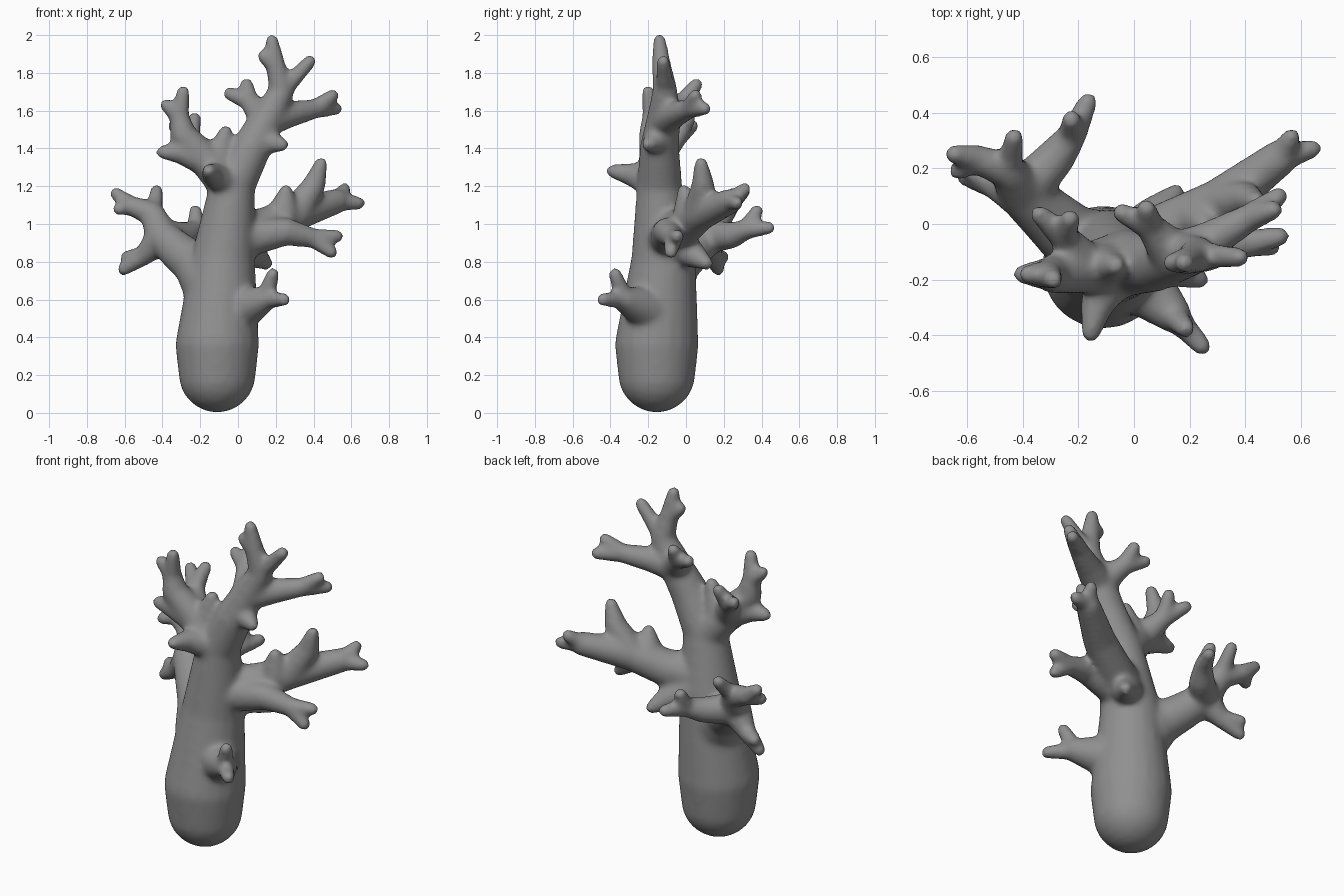
import bpy
import bmesh
from mathutils import Vector

old = bpy.data.objects.get("Cube")
if old:
    bpy.data.objects.remove(old)

grey = bpy.data.materials.new("coral grey")
grey.use_nodes = True
shade = 0.28
colour = (shade, shade, shade, 1)
grey.diffuse_color = colour
grey.node_tree.nodes["Principled BSDF"].inputs["Base Color"].default_value = colour

# Branch thicknesses, thinnest first
TIP, TWIG, ARM, BOUGH, LIMB, TRUNK = .036, .052, .067, .09, .12, .222

# Unit sphere directions used for every rounded joint
ball = bmesh.new()
bmesh.ops.create_icosphere(ball, subdivisions=3, radius=1)
directions = [vert.co.copy() for vert in ball.verts]
ball.free()

coral = bmesh.new()


def segment(start, end, start_radius, end_radius):
    """One rounded cone: the hull around two spheres."""
    points = [coral.verts.new(centre + direction * radius)
              for centre, radius in ((start, start_radius), (end, end_radius))
              for direction in directions]
    hull = bmesh.ops.convex_hull(coral, input=points)
    spare = {item for item in hull["geom_interior"] + hull["geom_unused"]
             if isinstance(item, bmesh.types.BMVert)}
    bmesh.ops.delete(coral, geom=list(spare), context='VERTS')


def limb(thick, thin, *joints):
    """Evenly tapering chain through the joints; returns its far end."""
    joints = [Vector(joint) for joint in joints]
    step = (thin - thick) / (len(joints) - 1)
    for index, (start, end) in enumerate(zip(joints, joints[1:])):
        radius = thick + step * index
        segment(start, end, radius, radius + step)
    return joints[-1]


def prongs(base, *tips):
    """Short fingers spreading from one joint."""
    for tip in tips:
        limb(TWIG, TIP, base, tip)


# Trunk
waist = limb(TRUNK * .92, TRUNK, (-.11, -.155, .205), (-.11, -.155, .36))
chest = Vector((-.08, -.12, .8))
neck = limb(TRUNK, LIMB, waist, chest, (-.03, -.14, 1.2))
heart = chest.lerp(neck, .35)

# Tall crown branch with its top prongs
crook = limb(LIMB, BOUGH, neck, (.07, -.14, 1.4), (.15, -.12, 1.55))
crown = limb(BOUGH, ARM, crook, (.23, -.11, 1.7))
prongs(crown, (.38, -.12, 1.86))
knuckle = limb(ARM, TWIG, crown, (.2, -.13, 1.84))
prongs(knuckle, (.18, -.14, 1.97), (.135, -.14, 1.89))

# Crown side prongs
side = limb(BOUGH, TWIG, crook, (.27, -.06, 1.58), (.41, .02, 1.61))
prongs(side, (.5, .05, 1.68), (.52, .1, 1.61))
inner = limb(BOUGH, TWIG, crook, (.06, -.01, 1.65))
prongs(inner, (.045, .055, 1.74), (-.045, .04, 1.69))
limb(BOUGH, TIP, (.1, -.13, 1.45), (.235, -.2, 1.42))

# Upper branch on the right side
shoulder = limb(LIMB, BOUGH, neck, (-.17, -.16, 1.34))
elbow = limb(BOUGH, TWIG, shoulder, (-.29, -.18, 1.47), (-.31, -.18, 1.57))
prongs(elbow, (-.29, -.2, 1.7), (-.38, -.18, 1.63))
limb(BOUGH, TIP, shoulder, (-.3, -.18, 1.38), (-.4, -.18, 1.38))
limb(BOUGH, TIP, (-.12, -.15, 1.3), (-.065, -.15, 1.49))
limb(BOUGH, TIP, neck, (-.13, -.28, 1.26), (-.155, -.39, 1.28))
spur = limb(BOUGH, TWIG, shoulder, (-.25, -.05, 1.45))
prongs(spur, (-.23, .02, 1.56), (-.34, .035, 1.52))

# Middle branch on the left side
fist = limb(LIMB, TWIG, heart, (.08, -.1, .93), (.25, -.1, .96), (.4, -.07, .925))
prongs(fist, (.525, -.045, .935), (.495, -.08, .85))

# Long rear branch on the left side
fork = limb(LIMB, BOUGH, heart, (.13, -.02, .98), (.3, .07, 1.05))
wrist = limb(BOUGH, ARM, fork, (.52, .235, 1.12))
prongs(wrist, (.565, .31, 1.185), (.64, .27, 1.11))
limb(BOUGH, TIP, fork, (.4, .09, 1.2), (.44, .08, 1.32))
limb(BOUGH, TIP, (.24, .02, 1.05), (.255, -.01, 1.175))

# Small rear stub
limb(LIMB, TIP, heart, (.07, .02, .85), (.15, .11, .79))

# Spreading rear branch on the right side
armpit = limb(TRUNK * .75, LIMB, (-.13, -.12, .68), (-.22, -.05, .78))
hub = limb(LIMB, BOUGH, armpit, (-.31, .03, .85), (-.4, .11, .93))
lower = limb(BOUGH, TWIG, hub, (-.5, .14, .83))
prongs(lower, (-.605, .17, .76), (-.59, .195, .825))
upper = limb(BOUGH, ARM, hub, (-.45, .19, 1.05))
prongs(upper, (-.43, .31, 1.175))
palm = limb(ARM, TWIG, upper, (-.57, .235, 1.1))
prongs(palm, (-.645, .25, 1.16), (-.63, .19, 1.08))
back = limb(BOUGH, TWIG, hub, (-.28, .24, .94), (-.22, .32, .97))
prongs(back, (-.165, .44, .98), (-.225, .375, 1.07))

# Low front stub
stub = limb(LIMB, ARM, (.01, -.2, .55), (.14, -.325, .6))
prongs(stub, (.245, -.44, .6), (.185, -.375, .735))

mesh = bpy.data.meshes.new("coral")
coral.to_mesh(mesh)
coral.free()
mesh.materials.append(grey)
body = bpy.data.objects.new("coral", mesh)
bpy.context.collection.objects.link(body)

# Fuse the limbs into one skin and soften the joints
fuse = body.modifiers.new("fuse", 'REMESH')
fuse.mode = 'VOXEL'
fuse.voxel_size = 0.014
fuse.use_smooth_shade = True
soften = body.modifiers.new("soften", 'SMOOTH')
soften.factor = 0.5
soften.iterations = 14
